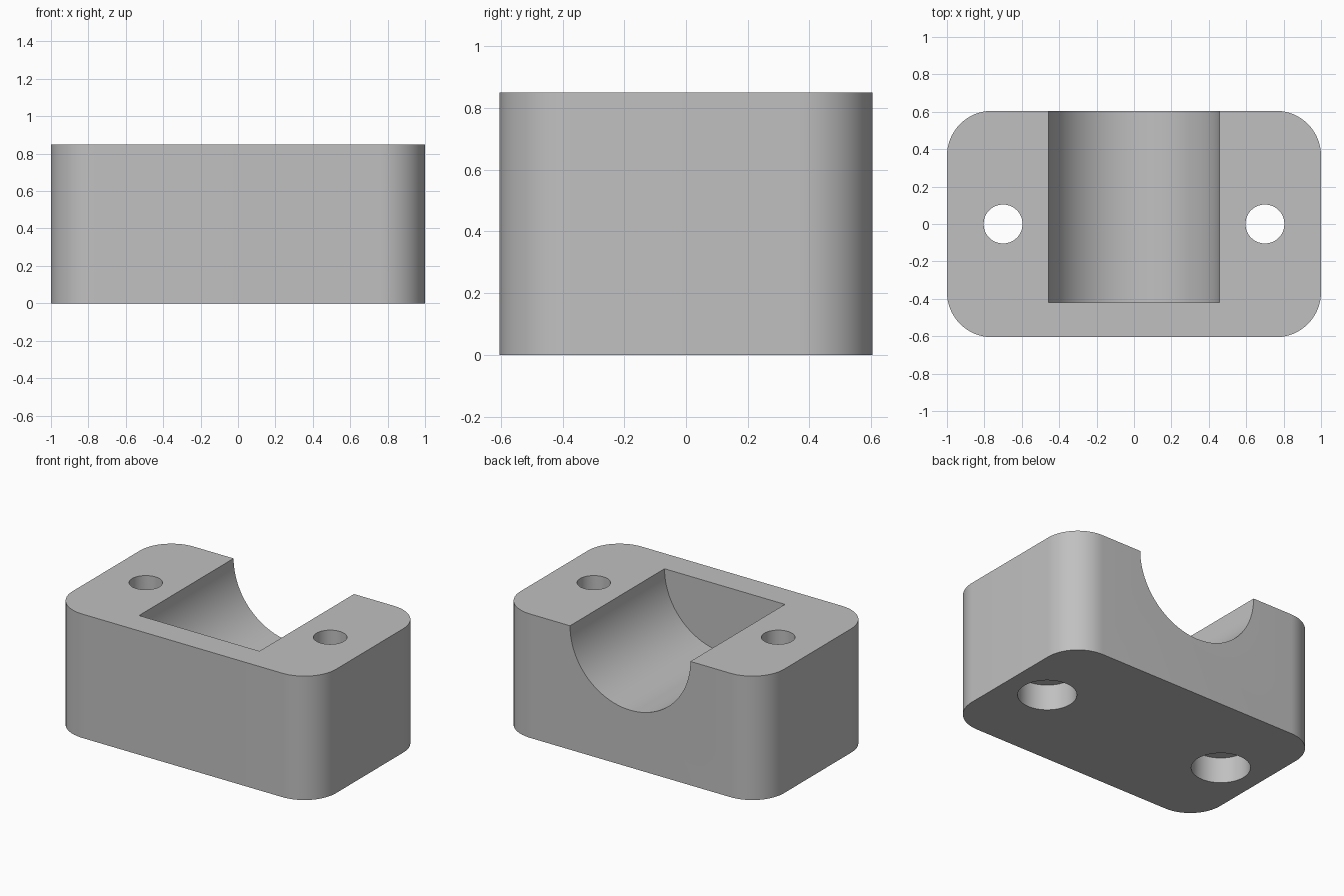
import bpy, bmesh, math
from mathutils import Matrix

cube = bpy.data.objects.get("Cube")
if cube:
    bpy.data.objects.remove(cube, do_unlink=True)

WIDTH, DEPTH, HEIGHT = 2.0, 1.21, 0.85
CORNER = 0.24
SADDLE_R, SADDLE_FRONT = 0.457, -0.42
HOLE_X, HOLE_R = 0.7, 0.104
BORE_R, BORE_DEPTH = 0.183, 0.176

grey = bpy.data.materials.new("plain grey")
grey.use_nodes = True
colour = (0.53, 0.53, 0.53, 1)
grey.diffuse_color = colour
grey.node_tree.nodes["Principled BSDF"].inputs["Base Color"].default_value = colour


def add_object(name, bm):
    mesh = bpy.data.meshes.new(name)
    bm.to_mesh(mesh)
    bm.free()
    mesh.materials.append(grey)
    obj = bpy.data.objects.new(name, mesh)
    bpy.context.collection.objects.link(obj)
    return obj


def cylinder(name, radius, length, matrix):
    bm = bmesh.new()
    bmesh.ops.create_cone(bm, cap_ends=True, segments=96, radius1=radius,
                          radius2=radius, depth=length, matrix=matrix)
    return add_object(name, bm)


# Block with rounded upright corners
bm = bmesh.new()
bmesh.ops.create_cube(bm, size=1, matrix=Matrix.Translation((0, 0, HEIGHT / 2))
                      @ Matrix.Diagonal((WIDTH, DEPTH, HEIGHT, 1)))
upright = [e for e in bm.edges if abs(e.verts[0].co.z - e.verts[1].co.z) > 0.1]
bmesh.ops.bevel(bm, geom=upright, offset=CORNER, segments=16, profile=0.5,
                affect='EDGES')
block = add_object("clamp_block", bm)

# Half-round saddle, open at the back and top
back = DEPTH / 2 + 0.1
cutters = [cylinder("saddle_cutter", SADDLE_R, back - SADDLE_FRONT,
                    Matrix.Translation((0, (back + SADDLE_FRONT) / 2, HEIGHT))
                    @ Matrix.Rotation(math.pi / 2, 4, 'X'))]

# Bolt holes, counterbored from underneath
for side, x in (("left", HOLE_X), ("right", -HOLE_X)):
    cutters.append(cylinder(side + "_hole_cutter", HOLE_R, HEIGHT * 2,
                            Matrix.Translation((x, 0, HEIGHT / 2))))
    cutters.append(cylinder(side + "_counterbore_cutter", BORE_R, BORE_DEPTH * 2,
                            Matrix.Translation((x, 0, 0))))

# Cut the block, then discard the cutters
for cutter in cutters:
    cutter.hide_render = True
    cut = block.modifiers.new(cutter.name, 'BOOLEAN')
    cut.operation = 'DIFFERENCE'
    cut.solver = 'EXACT'
    cut.object = cutter
bpy.context.view_layer.update()
result = bpy.data.meshes.new_from_object(
    block.evaluated_get(bpy.context.evaluated_depsgraph_get()))
block.modifiers.clear()
block.data = result
for cutter in cutters:
    bpy.data.objects.remove(cutter, do_unlink=True)

# Smooth curved walls, crisp rims
bpy.ops.object.select_all(action='DESELECT')
block.select_set(True)
bpy.context.view_layer.objects.active = block
bpy.ops.object.shade_smooth_by_angle(angle=math.radians(30))
